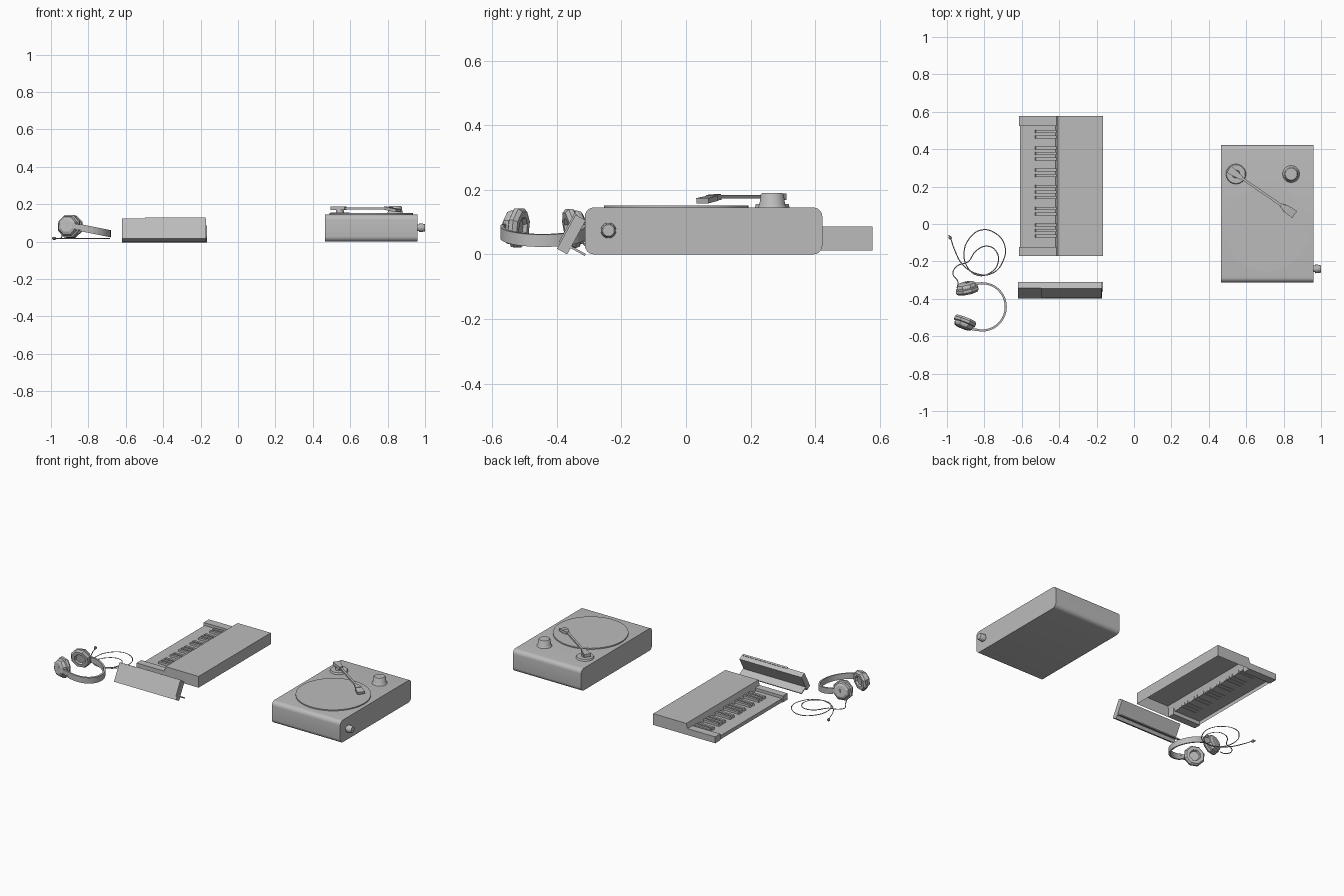
import bpy, bmesh, math
from mathutils import Vector, Matrix

if "Cube" in bpy.data.objects:
    bpy.data.objects.remove(bpy.data.objects["Cube"])

grey = bpy.data.materials.new("mid_grey")
grey.diffuse_color = (0.5, 0.5, 0.5, 1)
grey.use_nodes = True
grey.node_tree.nodes["Principled BSDF"].inputs["Base Color"].default_value = grey.diffuse_color


def finish(name, bm, smooth=None):
    bmesh.ops.recalc_face_normals(bm, faces=bm.faces)
    me = bpy.data.meshes.new(name)
    bm.to_mesh(me)
    bm.free()
    ob = bpy.data.objects.new(name, me)
    bpy.context.collection.objects.link(ob)
    me.materials.append(grey)
    if smooth:
        bpy.ops.object.select_all(action='DESELECT')
        ob.select_set(True)
        bpy.context.view_layer.objects.active = ob
        bpy.ops.object.shade_smooth_by_angle(angle=math.radians(smooth))
    return ob


def prism(name, pts, axis, a, b, smooth=None, open_bottom=False):
    """Profile extruded along x (pts are y,z) or y (pts are x,z)."""
    bm = bmesh.new()
    at = lambda p, t: (t, p[0], p[1]) if axis == 'x' else (p[0], t, p[1])
    va = [bm.verts.new(at(p, a)) for p in pts]
    vb = [bm.verts.new(at(p, b)) for p in pts]
    bm.faces.new(va)
    bm.faces.new(vb[::-1])
    n = len(pts)
    for i in range(n):
        j = (i + 1) % n
        bm.faces.new((va[i], vb[i], vb[j], va[j]))
    if open_bottom:
        bmesh.ops.recalc_face_normals(bm, faces=bm.faces)
        low = [f for f in bm.faces if f.normal.z < -0.9]
        bmesh.ops.delete(bm, geom=low, context='FACES_ONLY')
        me_normals_ok = True
    return finish(name, bm, smooth)


def box(name, x0, x1, y0, y1, z0, z1):
    return prism(name, [(x0, z0), (x1, z0), (x1, z1), (x0, z1)], 'y', y0, y1)


def lathe(name, prof, origin, axis, sides, smooth=None):
    """Rings of (radius, height) around an axis, capped at both ends."""
    m = Matrix.Translation(origin) @ Vector(axis).to_track_quat('Z', 'Y').to_matrix().to_4x4()
    bm = bmesh.new()
    rings = []
    for r, h in prof:
        rings.append([bm.verts.new(m @ Vector((r * math.cos(t), r * math.sin(t), h)))
                      for t in (math.tau * (k + .5) / sides for k in range(sides))])
    for p, q in zip(rings, rings[1:]):
        for k in range(sides):
            l = (k + 1) % sides
            bm.faces.new((p[k], p[l], q[l], q[k]))
    bm.faces.new(rings[0][::-1])
    bm.faces.new(rings[-1])
    return finish(name, bm, smooth)


def beam(name, p, q, w, h, w2=None):
    """Rectangular bar from p to q, optionally tapering in width."""
    p, q = Vector(p), Vector(q)
    d = (q - p).normalized()
    side = d.cross(Vector((0, 0, 1))).normalized()
    up = side.cross(d)
    bm = bmesh.new()
    ends = []
    for c, ww in ((p, w), (q, w2 or w)):
        ends.append([bm.verts.new(c + side * sx * ww / 2 + up * sz * h / 2)
                     for sx, sz in ((-1, -1), (1, -1), (1, 1), (-1, 1))])
    bm.faces.new(ends[0])
    bm.faces.new(ends[1][::-1])
    for k in range(4):
        l = (k + 1) % 4
        bm.faces.new((ends[0][k], ends[1][k], ends[1][l], ends[0][l]))
    return finish(name, bm)


# Record player body: rounded profile running along x
prof, R = [], 0.028
for cy, cz, a0 in ((.422 - R, .145 - R, 0), (-.313 + R, .145 - R, 90),
                   (-.313 + R, R, 180), (.422 - R, R, 270)):
    for k in range(7):
        t = math.radians(a0 + 15 * k)
        prof.append((cy + R * math.cos(t), cz + R * math.sin(t)))
prism("player_body", prof, 'x', .465, .96, smooth=35)
lathe("platter", [(.224, .143), (.224, .152)], (.712, -.03, 0), (0, 0, 1), 48, 35)

# Player knobs
lathe("top_knob", [(.046, .144), (.042, .152), (.04, .155), (.036, .185), (.032, .19)],
      (.84, .267, 0), (0, 0, 1), 24, 40)
lathe("side_knob", [(.018, -.002), (.018, .008), (.024, .008), (.021, .036), (.018, .04)],
      (.96, -.24, .074), (1, 0, 0), 20, 40)

# Tonearm
lathe("arm_base", [(.054, .144), (.052, .154), (.05, .156)], (.545, .267, 0), (0, 0, 1), 24, 40)
lathe("arm_pivot", [(.022, .155), (.02, .172)], (.545, .267, 0), (0, 0, 1), 16, 40)
beam("arm_weight", (.508, .293, .178), (.575, .246, .178), .045, .02, .022)
beam("arm_tube", (.56, .256, .178), (.805, .088, .178), .013, .011)
beam("arm_neck", (.785, .102, .178), (.818, .079, .175), .018, .018, .04)
beam("headshell", (.812, .083, .174), (.858, .051, .166), .04, .016, .046)

# Keyboard: open-bottomed shell with a raised rear section and a low key deck
prism("keyboard_shell", [(-.61, .012), (-.166, .012), (-.166, .086), (-.406, .086),
                         (-.42, .036), (-.61, .036)],
      'y', -.171, .577, open_bottom=True)
for nm, y0, y1 in (("left_cheek", .524, .577), ("right_cheek", -.171, -.123)):
    box(nm, -.616, -.41, y0, y1, .012, .054)
for i in range(1, 22):
    if i % 7 in (1, 2, 4, 5, 6):
        y = .524 - .0294 * i
        prism("black_key_%d" % i, [(-.53, .034), (-.414, .034), (-.414, .052), (-.524, .05)],
              'y', y - .008, y + .008)

# Leaning slab with a raised front plate and a foot flange behind
U, N = Vector((.48, .877)), Vector((-.877, .48))
B = Vector((-.368, .0))


def slab(name, u0, u1, n0, n1, x0, x1):
    pts = [B + U * u + N * n for u, n in ((u0, n0), (u1, n0), (u1, n1), (u0, n1))]
    return prism(name, pts, 'x', x0, x1)


slab("leaning_slab", 0, .12, 0, .036, -.62, -.17)
slab("front_plate", .022, .123, .03, .041, -.497, -.175)
slab("foot_flange", .022, .029, -.05, .004, -.62, -.166)

# Headphone band: swept rectangular strip, sinking towards its crown
bm = bmesh.new()
prev = None
for k in range(21):
    t = math.radians(-102 + 204 * k / 20)
    ring = []
    for r, dz in ((.121, -.019), (.132, -.019), (.132, .019), (.121, .019)):
        x, y = -.812 + r * math.cos(t), -.443 + r * math.sin(t)
        ring.append(bm.verts.new((x, y, .042 + (-.68 - x) * .2 + dz)))
    if prev:
        for i in range(4):
            j = (i + 1) % 4
            bm.faces.new((prev[i], ring[i], ring[j], prev[j]))
    else:
        bm.faces.new(ring)
    prev = ring
bm.faces.new(prev[::-1])
finish("headband", bm, 35)

# Ear cups and their arms
cup = [(.03, -.018), (.036, -.03), (.056, -.03), (.066, -.018), (.064, -.004), (.056, 0),
       (.056, .008), (.05, .02), (.036, .027)]
for nm, c, n, s in (("rear", (-.895, -.34, .083), (-.2, .95, .18), 1),
                    ("front", (-.908, -.532, .083), (-.36, -.92, .1), -1)):
    lathe(nm + "_ear_cup", cup, c, n, 8)
    nv = Vector(n).normalized()
    tip = Vector(c) + nv * .024
    beam(nm + "_cup_arm", (-.835, -.443 + s * .124, .075), tip, .012, .03)

# Cable lying in loops, with a plug
path = [(-.94, -.325, .04), (-.945, -.3, .02), (-.968, -.267), (-.947, -.225), (-.888, -.203),
        (-.845, -.144), (-.786, -.118), (-.738, -.144), (-.727, -.209), (-.77, -.262),
        (-.834, -.275), (-.888, -.235), (-.909, -.155), (-.882, -.08), (-.818, -.032),
        (-.743, -.048), (-.69, -.118), (-.7, -.198), (-.754, -.262), (-.834, -.268),
        (-.915, -.218), (-.957, -.144), (-.979, -.08)]
cu = bpy.data.curves.new("cable", 'CURVE')
cu.dimensions = '3D'
cu.bevel_depth = .0028
cu.bevel_resolution = 0
cu.resolution_u = 4
sp = cu.splines.new('BEZIER')
sp.bezier_points.add(len(path) - 1)
for bp, p in zip(sp.bezier_points, path):
    bp.co = (p[0], p[1], p[2] if len(p) > 2 else .017)
    bp.handle_left_type = bp.handle_right_type = 'AUTO'
cu.materials.append(grey)
bpy.context.collection.objects.link(bpy.data.objects.new("cable", cu))
lathe("plug", [(.006, 0), (.009, .003), (.009, .014), (.004, .016), (.004, .024)],
      (-.979, -.08, .017), (-.5, .85, 0), 8)
